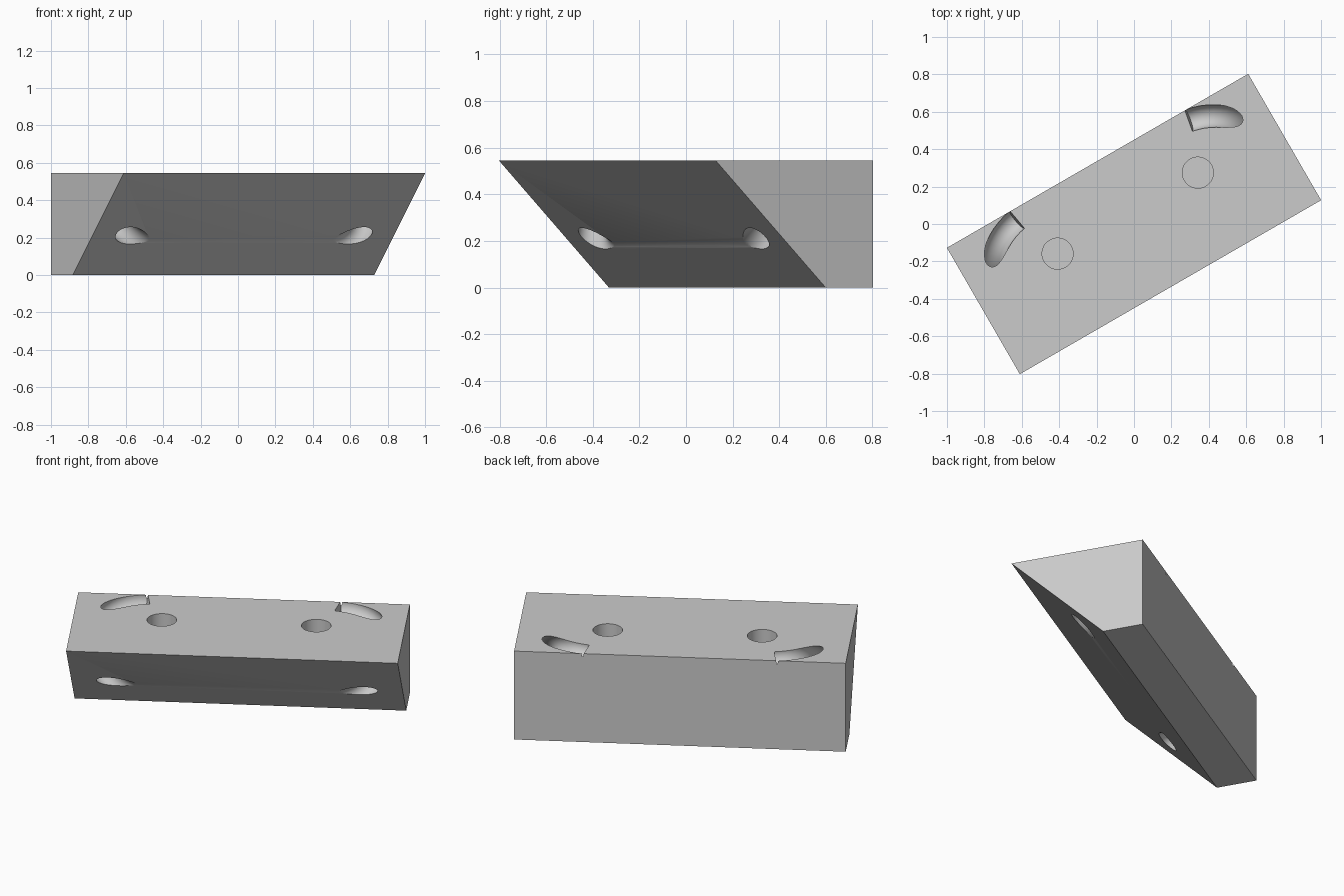
import bpy, bmesh
from math import pi, radians, sqrt
from mathutils import Matrix, Vector

cube = bpy.data.objects.get("Cube")
if cube:
    bpy.data.objects.remove(cube, do_unlink=True)

HALF_LENGTH, HALF_WIDTH, HEIGHT = 0.93, 0.39, 0.545
BOTTOM_FRONT = 0.155
TURN = Matrix.Rotation(radians(30), 4, "Z")

grey = bpy.data.materials.new("light_grey")
grey.use_nodes = True
grey.diffuse_color = (0.6, 0.6, 0.6, 1)
grey.node_tree.nodes["Principled BSDF"].inputs["Base Color"].default_value = (0.6, 0.6, 0.6, 1)


def make_object(name, bm):
    bmesh.ops.recalc_face_normals(bm, faces=bm.faces[:])
    mesh = bpy.data.meshes.new(name)
    bm.to_mesh(mesh)
    bm.free()
    mesh.materials.append(grey)
    obj = bpy.data.objects.new(name, mesh)
    bpy.context.collection.objects.link(obj)
    return obj


def wedge_block():
    # Side profile with a 45 degree undercut front, extruded along the length
    bm = bmesh.new()
    profile = [(-HALF_WIDTH, HEIGHT), (BOTTOM_FRONT, 0), (HALF_WIDTH, 0), (HALF_WIDTH, HEIGHT)]
    end = bm.faces.new([bm.verts.new((-HALF_LENGTH, y, z)) for y, z in profile])
    grown = bmesh.ops.extrude_face_region(bm, geom=[end], use_keep_orig=True)["geom"]
    moved = [v for v in grown if isinstance(v, bmesh.types.BMVert)]
    bmesh.ops.translate(bm, verts=moved, vec=(2 * HALF_LENGTH, 0, 0))
    return make_object("wedge_block", bm)


def round_socket(side, depth=0.2):
    # Flat-bottomed hole in the top
    bm = bmesh.new()
    bmesh.ops.create_cone(bm, cap_ends=True, segments=64, radius1=0.083, radius2=0.083,
                          depth=2 * depth,
                          matrix=Matrix.Translation((side * 0.433, 0.067, HEIGHT)))
    return make_object("socket_cutter", bm)


def tie_channel(side, ring=0.285, tube=0.061, lean=0.25):
    # Half ring that runs from the sloped front to the top
    bm = bmesh.new()
    place = Matrix.Translation((0, -ring, 0)) @ Matrix.Rotation(pi / 2, 4, "Y")
    bmesh.ops.create_circle(bm, segments=32, radius=tube, matrix=place)
    bmesh.ops.spin(bm, geom=bm.verts[:] + bm.edges[:], cent=(0, 0, 0), axis=(0, 0, 1),
                   angle=pi, steps=24)
    bmesh.ops.holes_fill(bm, edges=[e for e in bm.edges if e.is_boundary], sides=0)
    across = Vector((0, 1, 1)).normalized()
    outward = Vector((1, -lean / sqrt(2), lean / sqrt(2))).normalized()
    frame = Matrix((outward, across, outward.cross(across))).transposed().to_4x4()
    mirror = Matrix.Diagonal((side, 1, 1, 1))
    bm.transform(mirror @ Matrix.Translation((0.53, 0.131, 0.337)) @ frame)
    return make_object("channel_cutter", bm)


block = wedge_block()
for side in (-1, 1):
    for cutter in (round_socket(side), tie_channel(side)):
        cutter.hide_render = True
        cut = block.modifiers.new("cut", "BOOLEAN")
        cut.operation, cut.solver, cut.object = "DIFFERENCE", "EXACT", cutter
        bpy.context.view_layer.objects.active = block
        bpy.ops.object.modifier_apply(modifier=cut.name)
        bpy.data.objects.remove(cutter, do_unlink=True)

# Turn the finished block and smooth only the bored walls
block.data.transform(TURN)
bpy.ops.object.select_all(action="DESELECT")
block.select_set(True)
bpy.context.view_layer.objects.active = block
bpy.ops.object.shade_smooth_by_angle(angle=radians(25))
